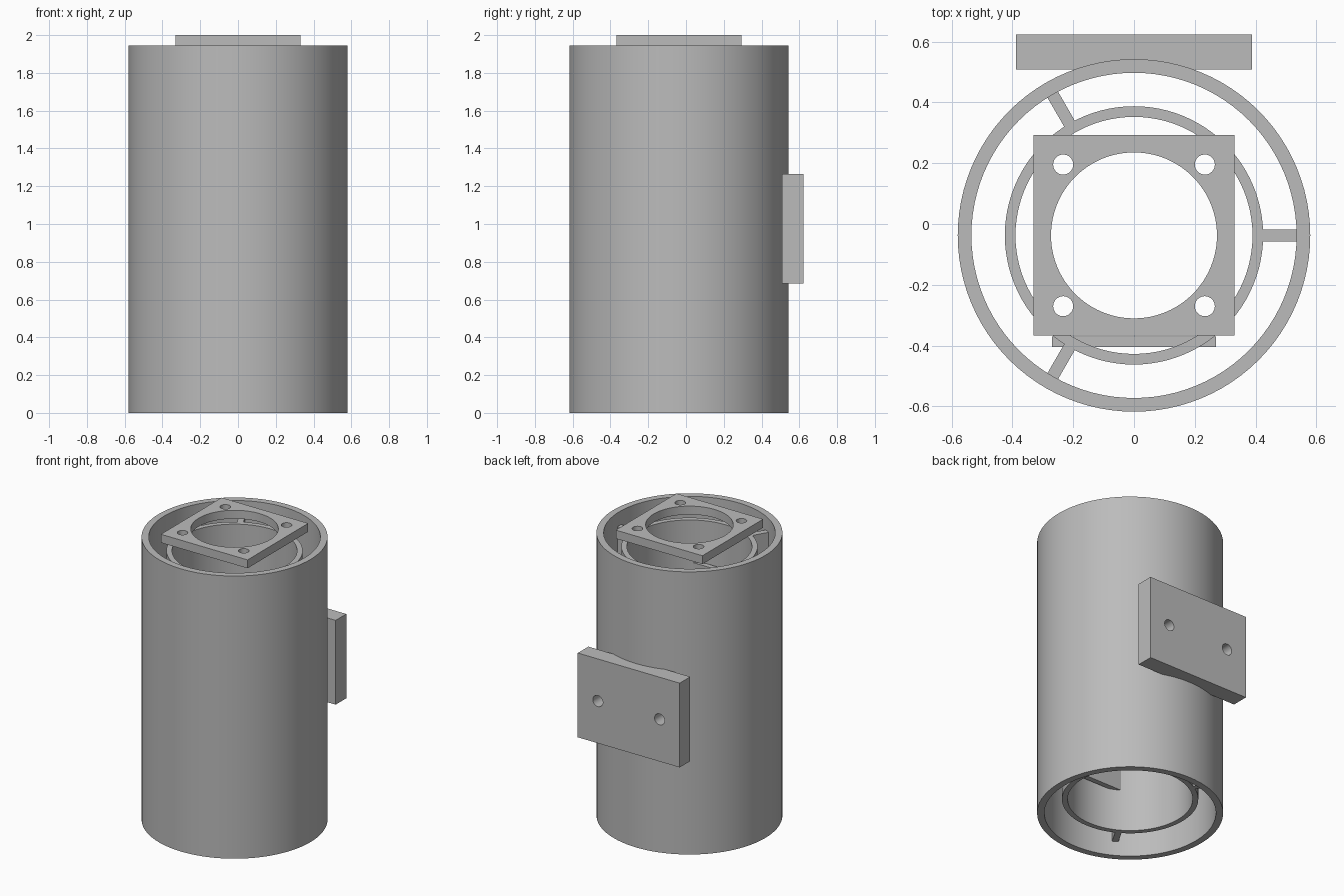
import bpy, bmesh, math
from mathutils import Matrix

if "Cube" in bpy.data.objects:
    bpy.data.objects.remove(bpy.data.objects["Cube"], do_unlink=True)

AXIS_Y = -0.0375          # tube axis, offset by the rear mount
BODY_TOP = 1.945

grey = bpy.data.materials.new("plain grey")
grey.use_nodes = True
grey.diffuse_color = (0.5, 0.5, 0.5, 1)
grey.node_tree.nodes["Principled BSDF"].inputs["Base Color"].default_value = (0.5, 0.5, 0.5, 1)


def circle(radius, cx=0, cy=0, sides=96):
    steps = [2 * math.pi * i / sides for i in range(sides)]
    return [(cx + radius * math.cos(a), cy + radius * math.sin(a)) for a in steps]


def rect(x0, x1, y0, y1):
    return [(x0, y0), (x1, y0), (x1, y1), (x0, y1)]


def prism(name, loops, low, high, matrix):
    """Extrude an outline with holes from low to high, then place it."""
    curve = bpy.data.curves.new(name, "CURVE")
    curve.dimensions = "2D"
    curve.fill_mode = "BOTH"
    curve.extrude = (high - low) / 2
    for loop in loops:
        spline = curve.splines.new("POLY")
        spline.points.add(len(loop) - 1)
        for point, (x, y) in zip(spline.points, loop):
            point.co = (x, y, 0, 1)
        spline.use_cyclic_u = True
    helper = bpy.data.objects.new(name + " outline", curve)
    bpy.context.collection.objects.link(helper)
    graph = bpy.context.evaluated_depsgraph_get()
    mesh = bpy.data.meshes.new_from_object(helper.evaluated_get(graph))
    bpy.data.objects.remove(helper, do_unlink=True)
    bpy.data.curves.remove(curve)

    bm = bmesh.new()
    bm.from_mesh(mesh)
    bmesh.ops.remove_doubles(bm, verts=bm.verts, dist=1e-5)
    bmesh.ops.recalc_face_normals(bm, faces=bm.faces)
    bm.transform(matrix @ Matrix.Translation((0, 0, (low + high) / 2)))
    bm.to_mesh(mesh)
    bm.free()
    mesh.materials.clear()
    mesh.materials.append(grey)
    obj = bpy.data.objects.new(name, mesh)
    bpy.context.collection.objects.link(obj)
    bpy.ops.object.select_all(action="DESELECT")
    obj.select_set(True)
    bpy.context.view_layer.objects.active = obj
    bpy.ops.object.shade_smooth_by_angle(angle=math.radians(30))
    return obj


on_axis = Matrix.Translation((0, AXIS_Y, 0))

# Concentric tubes, the inner one recessed at both ends
prism("outer_tube", [circle(0.58), circle(0.535)], 0, BODY_TOP, on_axis)
prism("inner_tube", [circle(0.425), circle(0.39)], 0.1, 1.85, on_axis)

# Three radial ribs between the tubes
for i in range(3):
    turn = Matrix.Rotation(math.radians(120 * i), 4, "Z")
    prism(f"rib_{i + 1}", [rect(0.42, 0.54, -0.02, 0.02)], 0.1, 1.85, on_axis @ turn)

# Flat slab set into the front wall of the inner tube
prism("inner_slab", [rect(-0.27, 0.27, -0.3675, -0.332)], 0.388, 1.557, on_axis)

# Square top flange with a bore and four bolt holes
bolts = [circle(0.033, sx * 0.233, sy * 0.233, 32) for sx in (-1, 1) for sy in (-1, 1)]
prism("top_flange", [rect(-0.33, 0.33, -0.33, 0.33), circle(0.273)] + bolts,
      1.942, 2.0, on_axis)

# Rear mounting block with two screw holes
upright = Matrix.Rotation(math.radians(90), 4, "X")
screws = [circle(0.038, sx * 0.235, 0.975, 32) for sx in (-1, 1)]
prism("rear_mount", [rect(-0.388, 0.388, 0.685, 1.265)] + screws, -0.623, -0.508, upright)
